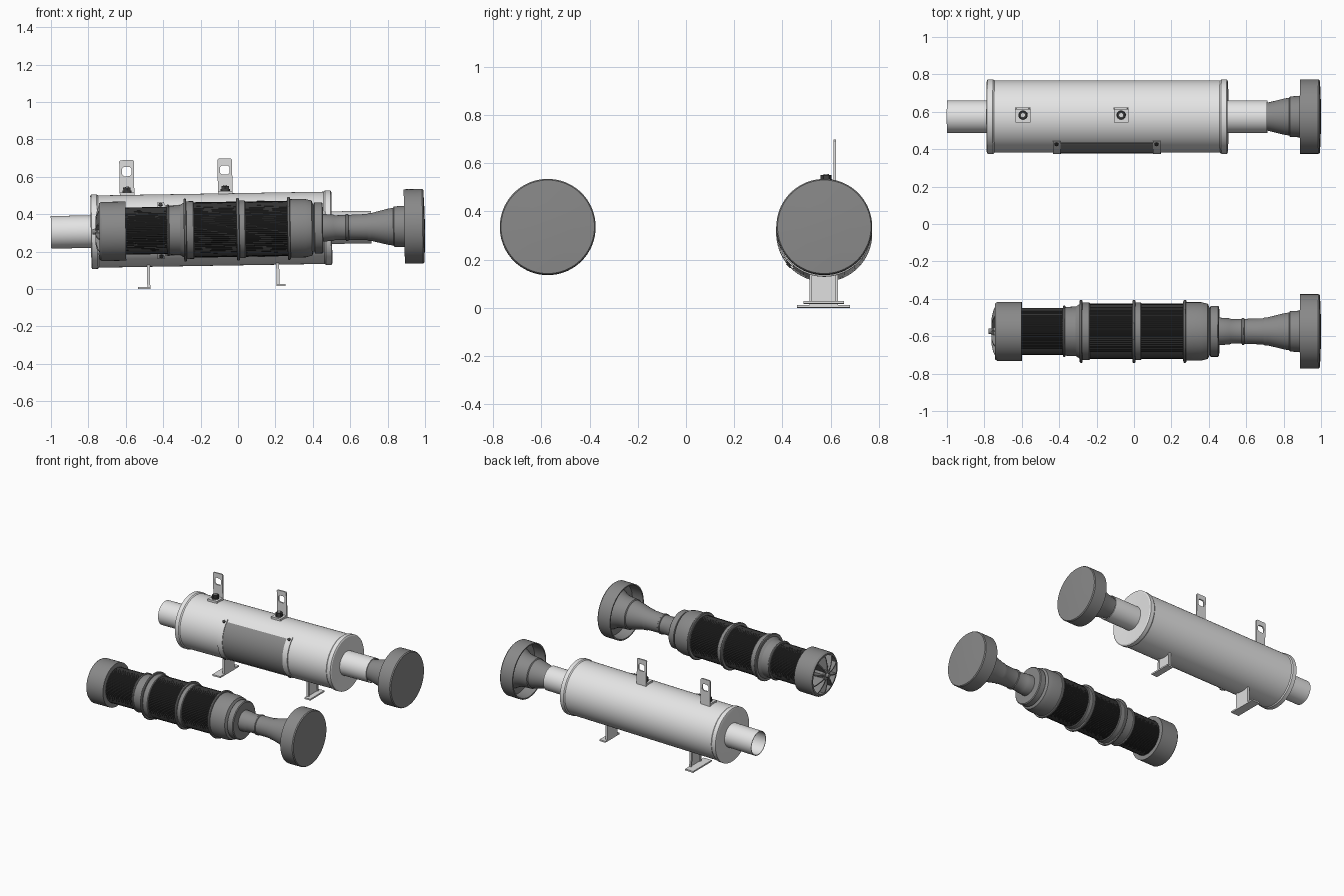
import bpy, bmesh, math
from mathutils import Matrix, Vector

if "Cube" in bpy.data.objects:
    bpy.data.objects.remove(bpy.data.objects["Cube"])

BACK, FRONT = 0.574, -0.574          # y of the two axes
TILT = Matrix.Translation((0, 0, 0.32)) @ Matrix.Rotation(-0.0165, 4, 'Y')
parts = []


def material(name, v):
    m = bpy.data.materials.new(name)
    m.use_nodes = True
    col = (v, v, v, 1)
    m.diffuse_color = col
    bsdf = next(n for n in m.node_tree.nodes if n.type == 'BSDF_PRINCIPLED')
    bsdf.inputs["Base Color"].default_value = col
    bsdf.inputs["Roughness"].default_value = 0.6
    return m


LIGHT = material("light metal", 0.78)
STEEL = material("bracket steel", 0.73)
GREY = material("mid grey", 0.25)
DARK = material("filter black", 0.032)
BOLT = material("bolt dark", 0.05)


def finish(name, bm, mat, y):
    bmesh.ops.recalc_face_normals(bm, faces=bm.faces[:])
    me = bpy.data.meshes.new(name)
    bm.to_mesh(me)
    bm.free()
    me.materials.append(mat)
    ob = bpy.data.objects.new(name, me)
    bpy.context.collection.objects.link(ob)
    ob.matrix_world = TILT @ Matrix.Translation((0, y, 0))
    parts.append(ob)
    return ob


def lathe(name, profile, mat, y, closed=False, start=0, sweep=360, steps=72):
    """Turn an (x, radius) profile around the x axis; angles run from up to front."""
    bm = bmesh.new()
    rot = Matrix.Rotation(math.radians(start), 3, 'X')
    vs = [bm.verts.new(rot @ Vector((x, 0, r))) for x, r in profile]
    pairs = list(zip(vs, vs[1:])) + ([(vs[-1], vs[0])] if closed else [])
    es = [bm.edges.new(p) for p in pairs]
    bmesh.ops.spin(bm, geom=vs + es, cent=(0, 0, 0), axis=(1, 0, 0),
                   angle=math.radians(sweep), steps=steps, use_duplicate=False)
    bmesh.ops.remove_doubles(bm, verts=bm.verts[:], dist=0.0002)
    if sweep < 360:
        bmesh.ops.holes_fill(bm, edges=[e for e in bm.edges if e.is_boundary], sides=0)
    return finish(name, bm, mat, y)


def ring(name, x0, x1, r, mat, y, inner=0.05, b=0.004):
    return lathe(name, [(x0, inner), (x0, r - b), (x0 + b, r), (x1 - b, r),
                        (x1, r - b), (x1, inner)], mat, y, closed=True)


def box(name, lo, hi, mat, y):
    lo, hi = Vector(lo), Vector(hi)
    bm = bmesh.new()
    bmesh.ops.create_cube(bm, size=1, matrix=Matrix.Translation((lo + hi) / 2)
                          @ Matrix.Diagonal((*(hi - lo), 1)))
    return finish(name, bm, mat, y)


def stud(name, centre, r, depth, sides, mat, y, rot=Matrix()):
    bm = bmesh.new()
    bmesh.ops.create_cone(bm, cap_ends=True, segments=sides, radius1=r, radius2=r,
                          depth=depth, matrix=Matrix.Translation(centre) @ rot)
    return finish(name, bm, mat, y)


# Stepped, flared intake with a hollow end cup, shared by both assemblies
def intake(label, y):
    lathe(label + "_intake_neck",
          [(0.45, 0), (0.45, 0.074), (0.51, 0.07), (0.518, 0.066), (0.575, 0.066),
           (0.578, 0.072), (0.588, 0.072), (0.592, 0.067), (0.69, 0.07), (0.70, 0.075),
           (0.715, 0.075), (0.8, 0.096), (0.83, 0.101), (0.835, 0.108), (0.89, 0.111),
           (0.93, 0.118), (0.975, 0.14)], GREY, y)
    lathe(label + "_intake_cup",
          [(0.975, 0), (0.975, 0.188), (0.889, 0.19), (0.889, 0.199), (0.987, 0.199),
           (0.994, 0.194), (0.998, 0.1), (1.0, 0)], GREY, y)


intake("front", FRONT)
intake("back", BACK)

# Casing with rolled end flanges and open through pipe
lathe("casing", [(-0.78, 0.08), (-0.787, 0.19), (-0.783, 0.199), (-0.753, 0.199),
                 (-0.745, 0.193), (0.46, 0.193), (0.468, 0.199), (0.497, 0.199),
                 (0.502, 0.19), (0.496, 0.08)], LIGHT, BACK, steps=96)
lathe("through_pipe", [(-1, 0.082), (-1, 0.087), (0.713, 0.087), (0.713, 0.082)],
      LIGHT, BACK, closed=True)

# Curved access panel on the front of the casing, with end straps and screws
lathe("access_panel", [(-0.41, 0.188), (-0.41, 0.196), (0.12, 0.196), (0.12, 0.188)],
      GREY, BACK, closed=True, start=46, sweep=88, steps=24)
for side, x in (("right", -0.412), ("left", 0.123)):
    lathe(side + "_panel_strap", [(x - 0.02, 0.188), (x - 0.02, 0.2), (x + 0.02, 0.2),
                                  (x + 0.02, 0.188)], LIGHT, BACK, closed=True,
          start=41, sweep=98, steps=24)
    for a in (47, 133):
        rot = Matrix.Rotation(math.radians(a), 4, 'X')
        stud(side + "_panel_screw", rot @ Vector((x, 0, 0.2)), 0.012, 0.012, 6,
             BOLT, BACK, rot)


# Hanger tab: flat outline with clipped corners and a rounded square hole
def hanger(x):
    cu = bpy.data.curves.new("hanger_tab", 'CURVE')
    cu.dimensions, cu.fill_mode, cu.extrude = '2D', 'BOTH', 0.005
    w, top, c, h, m = 0.039, 0.379, 0.006, 0.025, 0.318
    outer = [(-w, 0.2), (w, 0.2), (w, top - c), (w - c, top), (c - w, top), (-w, top - c)]
    hole = [(h * sx * a, m + h * sz * b) for sx, sz, flip in
            ((1, 1, 0), (-1, 1, 1), (-1, -1, 0), (1, -1, 1))
            for a, b in ([(1, .6), (.6, 1)][::-1 if flip else 1])]
    for pts in (outer, hole):
        sp = cu.splines.new('POLY')
        sp.points.add(len(pts) - 1)
        for p, (px, pz) in zip(sp.points, pts):
            p.co = (px, pz, 0, 1)
        sp.use_cyclic_u = True
    tmp = bpy.data.objects.new("tab_outline", cu)
    bpy.context.collection.objects.link(tmp)
    bpy.context.view_layer.update()
    bm = bmesh.new()
    bm.from_mesh(tmp.evaluated_get(bpy.context.evaluated_depsgraph_get()).to_mesh())
    bpy.data.objects.remove(tmp)
    bmesh.ops.remove_doubles(bm, verts=bm.verts[:], dist=0.0001)
    bm.transform(Matrix.Translation((x, 0.044, 0)) @ Matrix.Rotation(math.pi / 2, 4, 'X'))
    finish("hanger_tab", bm, STEEL, BACK)
    box("hanger_base", (x - w, -0.03, 0.188), (x + w, 0.049, 0.206), STEEL, BACK)
    stud("hanger_washer", (x, 0.008, 0.211), 0.025, 0.01, 24, BOLT, BACK)
    stud("hanger_nut", (x, 0.008, 0.224), 0.023, 0.018, 6, BOLT, BACK)
    stud("hanger_stud", (x, 0.008, 0.228), 0.011, 0.018, 16, STEEL, BACK)


for x in (-0.59, -0.065):
    hanger(x)

# Feet: channel leg with a floor flange
for side, x, d, w, low in (("right", -0.48, -1, 0.11, -0.311), ("left", 0.207, 1, 0.084, -0.307)):
    def span(a, b):
        return sorted((x + d * a, x + d * b))
    a, b = span(-0.006, 0.003)
    box(side + "_leg", (a, -0.062, low), (b, 0.058, -0.175), STEEL, BACK)
    for s in (-0.062, 0.046):
        e, f = span(-0.006, 0.01)
        box(side + "_leg_rib", (e, s, low), (f, s + 0.012, -0.175), STEEL, BACK)
    e, f = span(-0.006, 0.06 if d < 0 else 0.042)
    box(side + "_foot", (e, -w - 0.003, low), (f, w - 0.003, low + 0.011), STEEL, BACK)


# Pleated filter sleeves
def filter_sleeve(name, x0, x1, r):
    ob = lathe(name, [(x0, r), (x1, r)], DARK, FRONT, steps=160)
    for v in ob.data.vertices:
        k = round(math.atan2(v.co.z, v.co.y) / math.tau * 160)
        if k % 2:
            v.co.yz = v.co.yz * 0.98


filter_sleeve("rear_filter", -0.61, -0.37, 0.126)
filter_sleeve("middle_filter", -0.25, 0.01, 0.148)
filter_sleeve("main_filter", 0.03, 0.28, 0.148)

# Housing rings and collars of the front assembly
ring("collar_lip", -0.38, -0.367, 0.138, GREY, FRONT)
lathe("collar", [(-0.37, 0.05), (-0.37, 0.13), (-0.31, 0.133), (-0.285, 0.15),
                 (-0.285, 0.05)], GREY, FRONT, closed=True)
ring("first_band", -0.29, -0.275, 0.168, GREY, FRONT)
ring("first_band_sleeve", -0.28, -0.235, 0.154, GREY, FRONT)
ring("second_band", -0.008, 0.008, 0.168, GREY, FRONT)
ring("second_band_sleeve", 0.0, 0.04, 0.154, GREY, FRONT)
ring("third_band", 0.264, 0.28, 0.168, GREY, FRONT)
lathe("end_housing", [(0.27, 0.05), (0.27, 0.156), (0.36, 0.156), (0.395, 0.147),
                      (0.405, 0.125), (0.41, 0.136), (0.45, 0.136), (0.455, 0.13),
                      (0.455, 0.05)], GREY, FRONT, closed=True)

# Fan end: open shroud, hub and radial blades
lathe("fan_shroud", [(-0.6, 0.05), (-0.6, 0.158), (-0.73, 0.158), (-0.742, 0.15),
                     (-0.742, 0.138), (-0.66, 0.138), (-0.66, 0.0)], GREY, FRONT)
lathe("fan_hub", [(-0.66, 0.045), (-0.75, 0.04), (-0.76, 0.032), (-0.76, 0.016),
                  (-0.778, 0.014), (-0.778, 0)], GREY, FRONT, steps=32)
for i in range(10):
    bm = bmesh.new()
    outline = [(-0.67, 0.03), (-0.67, 0.142), (-0.737, 0.146), (-0.752, 0.115),
               (-0.762, 0.07), (-0.762, 0.03)]
    face = bm.faces.new([bm.verts.new((x, -0.004, r)) for x, r in outline])
    ext = bmesh.ops.extrude_face_region(bm, geom=[face])["geom"]
    bmesh.ops.translate(bm, vec=(0, 0.008, 0),
                        verts=[g for g in ext if isinstance(g, bmesh.types.BMVert)])
    bm.transform(Matrix.Rotation(math.tau * i / 10, 4, 'X'))
    finish("fan_blade", bm, GREY, FRONT)

# Smooth shading with crisp edges
bpy.ops.object.select_all(action='DESELECT')
for ob in parts:
    ob.select_set(True)
bpy.context.view_layer.objects.active = parts[0]
bpy.ops.object.shade_smooth_by_angle(angle=math.radians(30))
